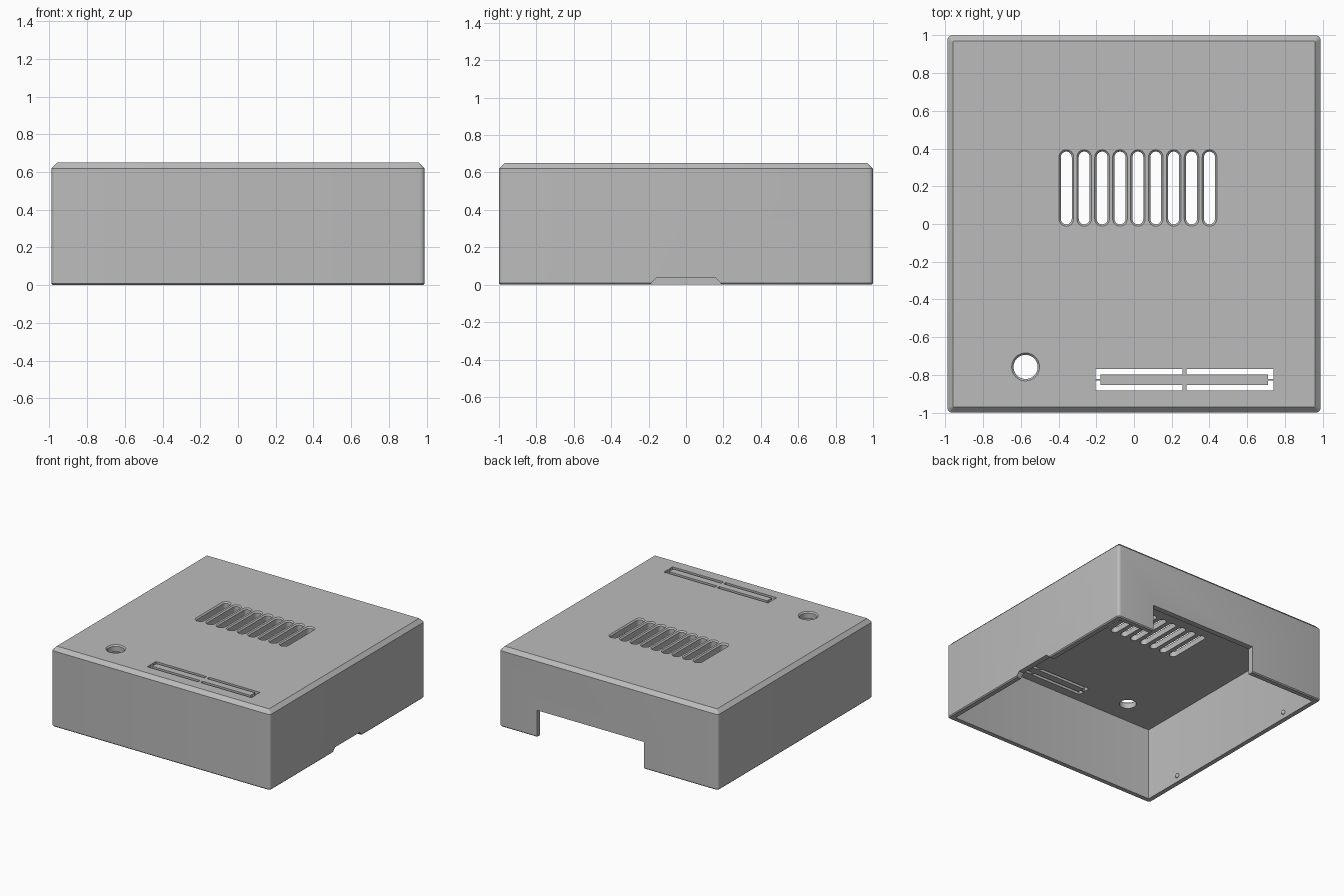
import bpy, bmesh, math

if "Cube" in bpy.data.objects:
    bpy.data.objects.remove(bpy.data.objects["Cube"])

W, D, H = 0.99, 1.0, 0.65      # half width, half depth, height
WALL, ROOF, CH = 0.045, 0.055, 0.03

grey = bpy.data.materials.new("plain grey")
grey.diffuse_color = (0.5, 0.5, 0.5, 1)
grey.use_nodes = True
grey.node_tree.nodes["Principled BSDF"].inputs["Base Color"].default_value = grey.diffuse_color


def rounded_rect(cx, cy, hx, hy, r, seg):
    """Counter-clockwise outline of a rounded rectangle."""
    pts = []
    for k, (sx, sy) in enumerate([(1, 1), (-1, 1), (-1, -1), (1, -1)]):
        for i in range(seg + 1):
            a = math.pi / 2 * (k + i / seg)
            pts.append((cx + sx * (hx - r) + r * math.cos(a),
                        cy + sy * (hy - r) + r * math.sin(a)))
    return pts


def loft(bm, rings):
    """Join (outline, z) rings into one closed solid, capped at both ends."""
    loops = [[bm.verts.new((x, y, z)) for x, y in pts] for pts, z in rings]
    n = len(loops[0])
    for a, b in zip(loops, loops[1:]):
        for i in range(n):
            j = (i + 1) % n
            bm.faces.new((a[i], a[j], b[j], b[i]))
    bm.faces.new(loops[0][::-1])
    bm.faces.new(loops[-1])


def make(name, bm):
    bmesh.ops.remove_doubles(bm, verts=bm.verts, dist=1e-5)
    bmesh.ops.recalc_face_normals(bm, faces=bm.faces)
    me = bpy.data.meshes.new(name)
    bm.to_mesh(me)
    bm.free()
    me.materials.append(grey)
    ob = bpy.data.objects.new(name, me)
    bpy.context.collection.objects.link(ob)
    return ob


# Shell: inner roof, inner wall, bottom rim, outer wall, chamfered top
def box_ring(inset, r, z):
    return rounded_rect(0, 0, W - inset, D - inset, r, 5), z


bm = bmesh.new()
loft(bm, [box_ring(WALL, 0.004, H - ROOF), box_ring(WALL, 0.004, 0),
          box_ring(0.008, 0.018, 0), box_ring(0, 0.025, 0.008),
          box_ring(0, 0.025, H - CH), box_ring(CH, 0.004, H)])
shell = make("case_shell", bm)

# Cutters
bm = bmesh.new()
LOW, UP = H - 0.12, H + 0.01


def countersunk(cx, cy, hx, hy, seg, c=0.01):
    """Through hole with a chamfered upper edge and full round ends."""
    rings = [(0, LOW), (0, H - c), (c, H), (c, UP)]
    loft(bm, [(rounded_rect(cx, cy, hx + o, hy + o, hx + o - 1e-4, seg), z)
              for o, z in rings])


# Vent slots
for i in range(9):
    countersunk(-0.359 + i * 0.0949, 0.191, 0.029, 0.193, 6)
# Round button hole
countersunk(-0.575, -0.758, 0.064, 0.064, 10)

# Four L-shaped slits framing the plate
cx, cy, hx, hy, s = 0.2675, -0.826, 0.4715, 0.056, 0.027
for sx in (-1, 1):
    for sy in (-1, 1):
        ell = [(0.0105, hy), (hx, hy), (hx, 0.005), (hx - s, 0.005),
               (hx - s, hy - s), (0.0105, hy - s)]
        pts = [(cx + sx * x, cy + sy * y) for x, y in ell]
        loft(bm, [(pts, LOW), (pts, UP)])

# Rear port opening
port = [(-0.32, 0.9), (0.65, 0.9), (0.65, 1.1), (-0.32, 1.1)]
loft(bm, [(port, -0.05), (port, 0.22)])

# Tapered finger notch in the right wall
loft(bm, [([(0.85, -h), (1.1, -h), (1.1, h), (0.85, h)], z)
          for h, z in [(0.24, -0.05), (0.16, 0.035)]])
cutter = make("opening_cutter", bm)
cutter.hide_render = True
cutter.hide_viewport = False

mod = shell.modifiers.new("openings", 'BOOLEAN')
mod.operation = 'DIFFERENCE'
mod.solver = 'EXACT'
mod.object = cutter
bpy.context.view_layer.objects.active = shell
shell.select_set(True)
bpy.ops.object.modifier_apply(modifier=mod.name)
bpy.data.objects.remove(cutter)
bpy.ops.object.shade_smooth_by_angle(angle=math.radians(25))
shell.select_set(False)

# Snap bumps on the inner side walls
bm = bmesh.new()
for sx in (-1, 1):
    for y in (-0.62, 0.62):
        res = bmesh.ops.create_uvsphere(bm, u_segments=12, v_segments=8, radius=0.018)
        bmesh.ops.translate(bm, verts=res["verts"], vec=(sx * (W - WALL), y, 0.05))
bumps = make("snap_bumps", bm)
bpy.context.view_layer.objects.active = bumps
bumps.select_set(True)
bpy.ops.object.shade_smooth_by_angle(angle=math.radians(40))
